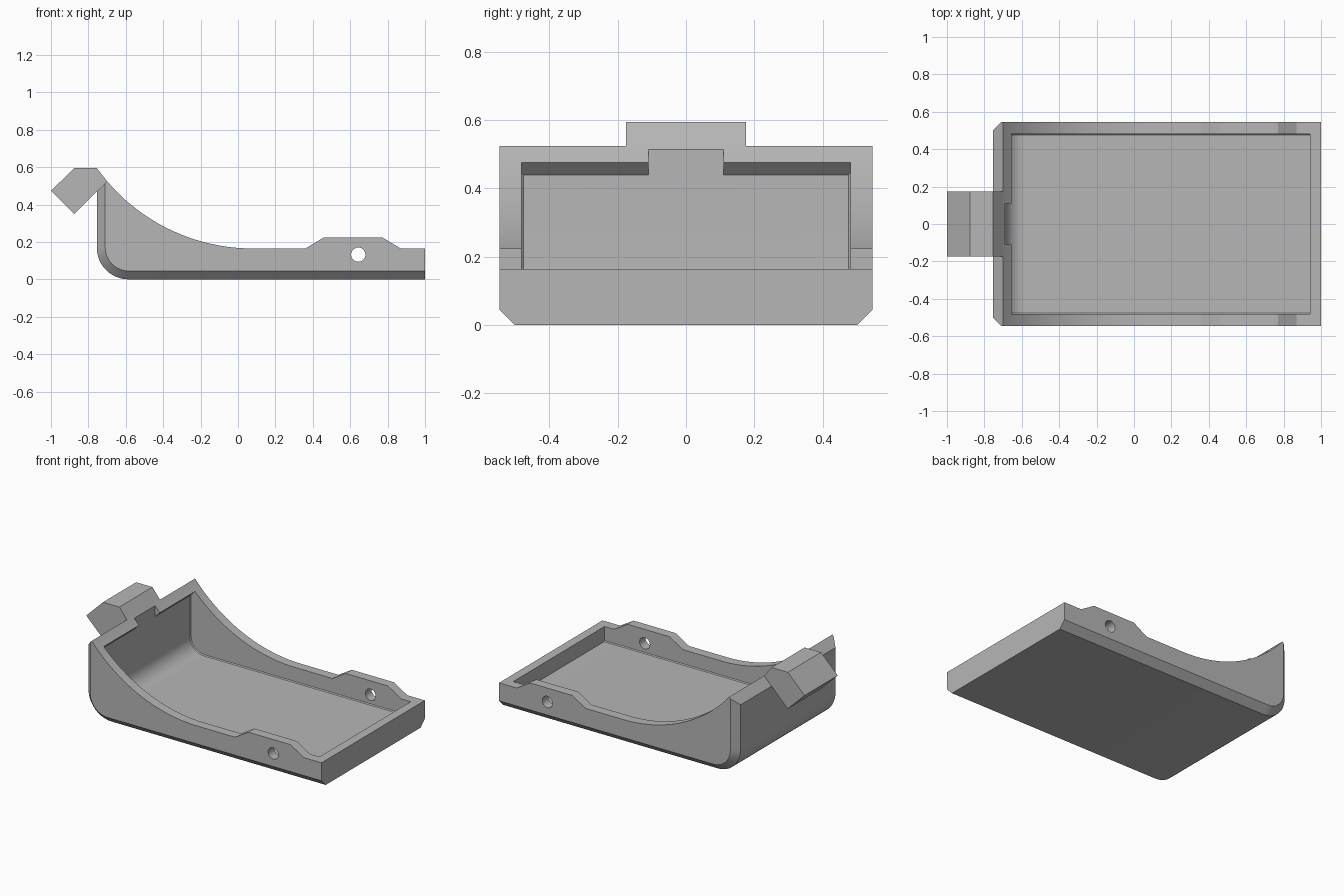
import bpy, bmesh
from math import sin, cos, pi, radians, sqrt, asin

cube = bpy.data.objects.get("Cube")
if cube:
    bpy.data.objects.remove(cube, do_unlink=True)

grey = bpy.data.materials.new("plain grey")
grey.use_nodes = True
colour = (0.47, 0.47, 0.47, 1)
grey.diffuse_color = colour
grey.node_tree.nodes["Principled BSDF"].inputs["Base Color"].default_value = colour


def loft(name, rings):
    """Solid through matching x-z profiles, given as (y, points)."""
    bm = bmesh.new()
    loops = [[bm.verts.new((x, y, z)) for x, z in pts] for y, pts in rings]
    count = len(loops[0])
    for a, b in zip(loops, loops[1:]):
        for i in range(count):
            j = (i + 1) % count
            bm.faces.new((a[i], a[j], b[j], b[i]))
    bm.faces.new(loops[0])
    bm.faces.new(loops[-1])
    bmesh.ops.recalc_face_normals(bm, faces=bm.faces[:])
    mesh = bpy.data.meshes.new(name)
    bm.to_mesh(mesh)
    bm.free()
    mesh.materials.append(grey)
    obj = bpy.data.objects.new(name, mesh)
    bpy.context.collection.objects.link(obj)
    return obj


def chamfered(name, profile, half, inset):
    """Mirror-symmetric loft whose lower and rear edges are chamfered."""
    return loft(name, [(-half, profile(inset)), (inset - half, profile(0)),
                       (half - inset, profile(0)), (half, profile(inset))])


def corner(cx, cz, r, steps=12):
    """Quarter turn from the wall down to the floor."""
    return [(cx - r * cos(pi / 2 * i / steps), cz - r * sin(pi / 2 * i / steps))
            for i in range(steps + 1)]


def cut(target, cutter):
    cutter.hide_render = True
    mod = target.modifiers.new("cut", "BOOLEAN")
    mod.operation, mod.solver, mod.object = "DIFFERENCE", "EXACT", cutter
    bpy.context.view_layer.objects.active = target
    bpy.ops.object.modifier_apply(modifier=mod.name)
    bpy.data.objects.remove(cutter, do_unlink=True)


# Tray side outline: curved rear wall, sweeping rim, raised hinge ears
PEAK_X, PEAK_Z, RIM_X, RIM_Z = -0.70, 0.525, 0.08, 0.165
run, rise = RIM_X - PEAK_X, PEAK_Z - RIM_Z
RADIUS = (run ** 2 + rise ** 2) / (2 * rise)
SWEEP = asin(run / RADIUS)
sweep = [(RIM_X - RADIUS * sin(SWEEP * i / 32),
          RIM_Z + RADIUS * (1 - cos(SWEEP * i / 32))) for i in range(33)]


def tray_profile(inset):
    return ([(-0.755 + inset, 0.47 + inset)] + corner(-0.585, 0.17, 0.17 - inset)
            + [(1, inset), (1, RIM_Z), (0.87, RIM_Z), (0.77, 0.225),
               (0.46, 0.225), (0.36, RIM_Z)] + sweep)


def cavity_profile(inset):
    return ([(-0.65, 0.9), (-0.65, 0.48), (-0.69 + inset, 0.44 + inset)]
            + corner(-0.585, 0.17, 0.105 - inset)
            + [(0.94, 0.065 + inset), (0.94, 0.9)])


tray = chamfered("tray", tray_profile, 0.546, 0.045)
cut(tray, chamfered("cavity_cutter", cavity_profile, 0.482, 0.006))

# Notch through the rear lip
notch = [(-0.69, 0.4), (-0.6, 0.4), (-0.6, 0.8), (-0.69, 0.8)]
cut(tray, loft("notch_cutter", [(-0.11, notch), (0.11, notch)]))

# Pin holes through both ears
hole = [(0.643 + 0.038 * cos(2 * pi * i / 32), 0.132 + 0.038 * sin(2 * pi * i / 32))
        for i in range(32)]
cut(tray, loft("pin_hole_cutter", [(-0.8, hole), (0.8, hole)]))

# Angled catch on the rear wall
catch_outline = [(-1, 0.473), (-0.876, 0.595), (-0.755, 0.595), (PEAK_X, PEAK_Z),
                 (-0.72, 0.48), (-0.745, 0.47), (-0.755, 0.47), (-0.875, 0.35)]
catch = loft("rear_catch", [(-0.175, catch_outline), (0.175, catch_outline)])

# Smooth curved areas while keeping edges crisp
bpy.ops.object.select_all(action="DESELECT")
for obj in (tray, catch):
    obj.select_set(True)
bpy.context.view_layer.objects.active = tray
bpy.ops.object.shade_smooth_by_angle(angle=radians(20))
